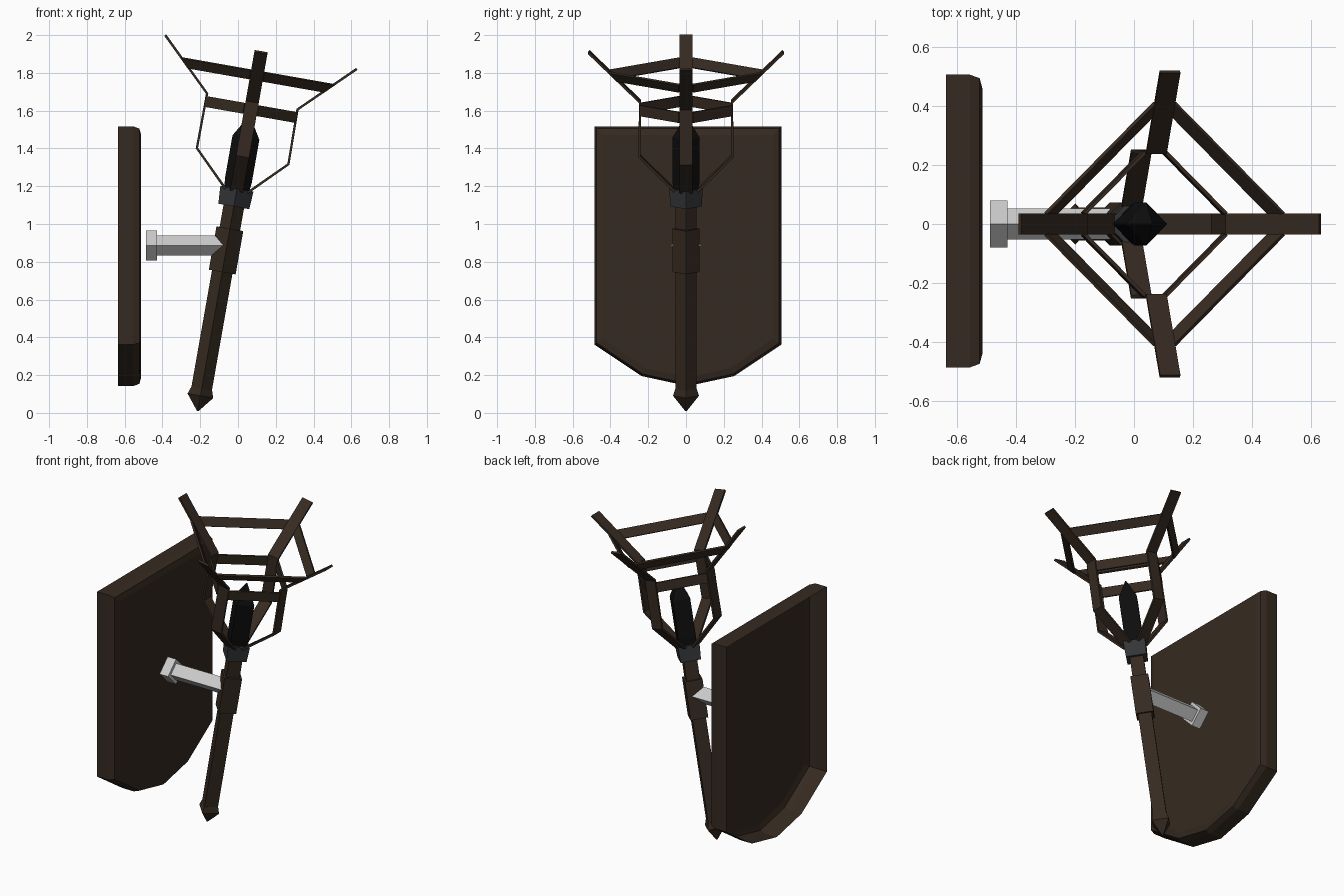
import bpy, bmesh
from math import sin, cos, pi, radians
from mathutils import Matrix

if "Cube" in bpy.data.objects:
    bpy.data.objects.remove(bpy.data.objects["Cube"])

TILT = Matrix.Translation((-0.215, 0, 0.0)) @ Matrix.Rotation(radians(10), 4, 'Y')


def material(name, r, g, b):
    m = bpy.data.materials.new(name)
    m.diffuse_color = (r, g, b, 1)
    m.use_nodes = True
    m.node_tree.nodes["Principled BSDF"].inputs["Base Color"].default_value = m.diffuse_color
    return m


WOOD = material("dark_wood", 0.036, 0.023, 0.015)
IRON = material("dark_iron", 0.035, 0.037, 0.04)
CHAR = material("charred_wood", 0.004, 0.004, 0.004)
STEEL = material("steel", 0.62, 0.62, 0.62)


def make(name, verts, faces, mat, matrix, thickness=0):
    me = bpy.data.meshes.new(name)
    me.from_pydata(verts, [], faces)
    bm = bmesh.new()
    bm.from_mesh(me)
    bmesh.ops.recalc_face_normals(bm, faces=bm.faces)
    bm.to_mesh(me)
    bm.free()
    me.materials.append(mat)
    ob = bpy.data.objects.new(name, me)
    bpy.context.collection.objects.link(ob)
    ob.matrix_world = matrix
    if thickness:
        mod = ob.modifiers.new("thickness", 'SOLIDIFY')
        mod.thickness = thickness
        mod.offset = 0
    return ob


def loft(name, rings, mat, matrix, start_cap=True):
    """Bridge a list of equal-length vertex rings and cap the ends."""
    n = len(rings[0])
    verts = [v for ring in rings for v in ring]
    faces = [(k * n + i, k * n + (i + 1) % n, (k + 1) * n + (i + 1) % n, (k + 1) * n + i)
             for k in range(len(rings) - 1) for i in range(n)]
    faces.append(tuple(range(len(verts) - n, len(verts))))
    if start_cap:
        faces.append(tuple(range(n)))
    return make(name, verts, faces, mat, matrix)


def spindle(name, profile, mat, matrix=TILT):
    """Four-sided turned part from (radius, height) pairs, corners on the axes."""
    loft(name, [[(r * cos(a * pi / 2), r * sin(a * pi / 2), h) for a in range(4)]
                for r, h in profile], mat, matrix)


# Torch shaft, tilted away from the wall
spindle("pommel", [(0.004, 0.01), (0.069, 0.092), (0.056, 0.13)], WOOD)
spindle("handle", [(0.055, 0.12), (0.055, 1.13)], WOOD)
spindle("grip_sleeve", [(0.072, 0.757), (0.072, 0.99)], WOOD)
spindle("collar", [(0.083, 1.11), (0.089, 1.205)], IRON)
spindle("charred_head", [(0.066, 1.19), (0.072, 1.25), (0.072, 1.48), (0.004, 1.595)], CHAR)

# Four flat cage arms, with band strips running from arm edge to arm edge
PATH = [(0.06, 1.195), (0.246, 1.38), (0.243, 1.674), (0.515, 1.94)]
BANDS = {"lower_band": ((0.243, 1.602), (0.243, 1.66)),
         "upper_band": ((0.365, 1.79), (0.41, 1.837))}
W = 0.035
for i in range(4):
    spin = TILT @ Matrix.Rotation(i * pi / 2, 4, 'Z')
    verts = [(r, w, h) for r, h in PATH for w in (-W, W)]
    faces = [(2 * k, 2 * k + 1, 2 * k + 3, 2 * k + 2) for k in range(len(PATH) - 1)]
    make(f"cage_arm_{i + 1}", verts, faces, WOOD, spin, 0.013)
    for name, (lo, hi) in BANDS.items():
        verts = [(lo[0], W, lo[1]), (W, lo[0], lo[1]), (W, hi[0], hi[1]), (hi[0], W, hi[1])]
        make(f"{name}_{i + 1}", verts, [(0, 1, 2, 3)], WOOD, spin, 0.012)

# Steel wall bracket
BRACKET = Matrix.Translation((0, 0, 0.887)) @ Matrix.Rotation(pi / 2, 4, 'Y')
spindle("bracket_rod", [(0.053, -0.44), (0.053, -0.07)], STEEL, BRACKET)
spindle("bracket_plate", [(0.079, -0.487), (0.079, -0.428)], STEEL, BRACKET)

# Shield-shaped backboard: open-backed shell with a softened front edge
HALF = [(0.495, 1.517), (0.495, 0.362), (0.245, 0.195), (0, 0.142)]
OUTLINE = HALF + [(-y, z) for y, z in HALF[-2::-1]]


def board_ring(x, inset):
    sy, sz = 1 - inset / 0.495, 1 - inset / 0.685
    return [(x, 0.01 + y * sy, 0.83 + (z - 0.83) * sz) for y, z in OUTLINE]


loft("backboard", [board_ring(-0.635, 0), board_ring(-0.555, 0),
                   board_ring(-0.522, 0.012), board_ring(-0.513, 0.045)],
     WOOD, Matrix(), start_cap=False)
